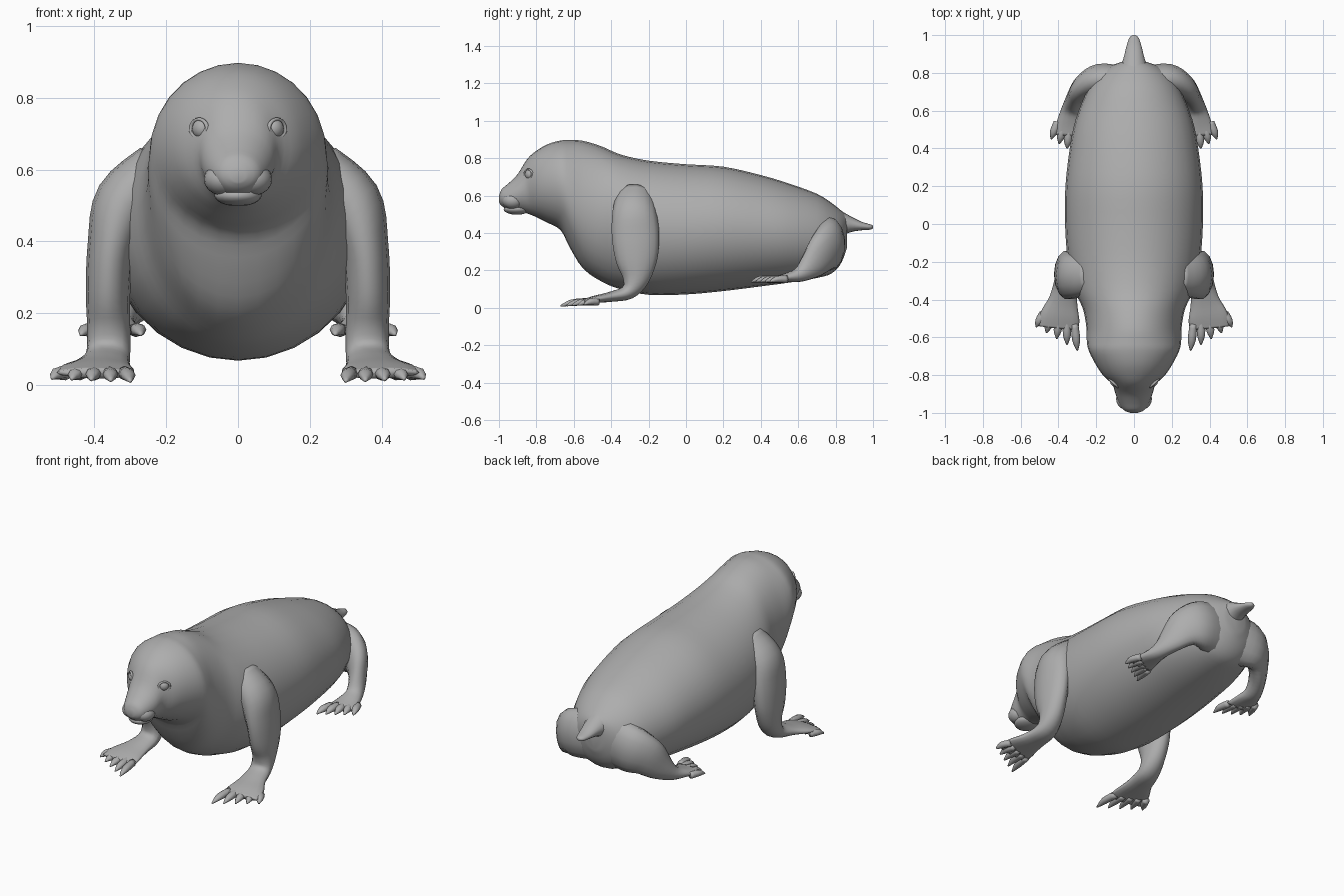
import bpy, bmesh, math
from mathutils import Vector, Matrix

if "Cube" in bpy.data.objects:
    bpy.data.objects.remove(bpy.data.objects["Cube"])

hide = bpy.data.materials.new("grey_hide")
hide.use_nodes = True
GREY = (0.42, 0.42, 0.42, 1)
hide.diffuse_color = GREY
hide.node_tree.nodes["Principled BSDF"].inputs["Base Color"].default_value = GREY
hide.node_tree.nodes["Principled BSDF"].inputs["Roughness"].default_value = 0.7


def finish(name, bm):
    bmesh.ops.recalc_face_normals(bm, faces=bm.faces)
    for f in bm.faces:
        f.smooth = True
    mesh = bpy.data.meshes.new(name)
    bm.to_mesh(mesh)
    bm.free()
    mesh.materials.append(hide)
    ob = bpy.data.objects.new(name, mesh)
    bpy.context.collection.objects.link(ob)
    return ob


def spline(rows, steps):
    """Catmull-Rom interpolation of rows of numbers."""
    out = []
    for i in range(len(rows) - 1):
        four = rows[max(i - 1, 0)], rows[i], rows[i + 1], rows[min(i + 2, len(rows) - 1)]
        for s in range(steps):
            t = s / steps
            out.append([b + t / 2 * (c - a + t * (2*a - 5*b + 4*c - d + t * (3*b - a - 3*c + d)))
                        for a, b, c, d in zip(*four)])
    return out + [list(rows[-1])]


def skin(bm, rings):
    """Bridge point rings and close both ends."""
    loops = [[bm.verts.new(p) for p in ring] for ring in rings]
    n = len(loops[0])
    for a, b in zip(loops, loops[1:]):
        for k in range(n):
            bm.faces.new((a[k], a[(k + 1) % n], b[(k + 1) % n], b[k]))
    bm.faces.new(loops[0][::-1])
    bm.faces.new(loops[-1])


def trunk(name, rows, steps, sides=28):
    """Rows are y, top z, bottom z, half width."""
    bm = bmesh.new()
    rings = []
    for y, top, low, w in spline(rows, steps):
        mid, h = (top + low) / 2, (top - low) / 2
        angles = [math.tau * k / sides for k in range(sides)]
        rings.append([(w * math.cos(a), y, mid + h * math.sin(a)) for a in angles])
    skin(bm, rings)
    return finish(name, bm)


def limb(bm, rows, hint, steps=4, sides=14):
    """Rows are x, y, z, radius along the hint, radius across it."""
    pts = spline(rows, steps)
    rings = []
    for i, row in enumerate(pts):
        c = Vector(row[:3])
        t = (Vector(pts[min(i + 1, len(pts) - 1)][:3]) - Vector(pts[max(i - 1, 0)][:3])).normalized()
        u = (hint - t * hint.dot(t)).normalized()
        v = t.cross(u)
        ring = []
        for k in range(sides):
            a = math.tau * k / sides
            ring.append(c + u * row[3] * math.cos(a) + v * row[4] * math.sin(a))
        rings.append(ring)
    skin(bm, rings)


def flipper(name, rows, hint, roots, tips):
    """Leg with a webbed foot and five clawed toes, built on both sides."""
    for side, sign in (("left", 1), ("right", -1)):
        bm = bmesh.new()
        limb(bm, rows, hint)
        for k in range(5):
            a = Vector(roots[0]).lerp(Vector(roots[1]), k / 4)
            b = Vector(tips[0]).lerp(Vector(tips[1]), k / 4)
            knuckle = a.lerp(b, 0.6) + Vector((0, 0, 0.008))
            limb(bm, [(*a, .02, .02), (*knuckle, .021, .017), (*b, .004, .004)],
                 Vector((1, 0, 0)), 3, 8)
        bmesh.ops.scale(bm, vec=(sign, 1, 1), verts=bm.verts)
        finish(f"{side}_{name}", bm)


def ball(name, centre, radii, turn=0):
    bm = bmesh.new()
    m = Matrix.Translation(centre) @ Matrix.Rotation(turn, 4, 'Z') @ Matrix.Diagonal((*radii, 1))
    bmesh.ops.create_uvsphere(bm, u_segments=20, v_segments=12, radius=1, matrix=m)
    return finish(name, bm)


# Head, neck and body in one skin
trunk("body", [
    (-1.0, .60, .565, .02), (-.985, .635, .545, .055), (-.95, .665, .525, .078),
    (-.9, .715, .515, .098), (-.85, .795, .505, .115), (-.8, .84, .485, .165),
    (-.74, .875, .455, .205), (-.67, .895, .415, .24), (-.62, .897, .32, .25),
    (-.55, .893, .21, .252), (-.45, .863, .14, .27), (-.35, .82, .10, .315),
    (-.2, .787, .07, .35), (0, .768, .072, .365), (.2, .755, .09, .363),
    (.4, .71, .115, .34), (.55, .665, .135, .31), (.7, .61, .16, .25),
    (.78, .56, .185, .2), (.83, .52, .24, .14), (.86, .495, .32, .06)], 3)

# Tail
trunk("tail", [(.74, .57, .36, .1), (.82, .525, .38, .075), (.88, .49, .405, .055),
               (.94, .46, .415, .04), (.985, .447, .418, .025), (1.0, .44, .425, .008)], 3, 16)

# Chin and muzzle pads
ball("lower_jaw", (0, -.905, .528), (.066, .07, .03))
for side, s in (("left", 1), ("right", -1)):
    ball(f"{side}_muzzle_pad", (s * .042, -.925, .573), (.053, .058, .045))

    # Eye with a raised lid around it
    spot = Vector((s * .104, -.838, .714))
    ball(f"{side}_eye", spot, (.026, .02, .026), s * .75)
    bm = bmesh.new()
    out = Vector((s * .68, -.73, 0))
    across = Vector((.73, s * .68, 0))
    n = 20
    loops = []
    for i in range(n):
        a = math.tau * i / n
        spoke = across * math.cos(a) + Vector((0, 0, .85 * math.sin(a)))
        loops.append([bm.verts.new(spot + out * (.006 + .007 * math.sin(q * math.tau / 6))
                                   + spoke * (.031 + .006 * math.cos(q * math.tau / 6)))
                      for q in range(6)])
    for i in range(n):
        a, b = loops[i], loops[(i + 1) % n]
        for q in range(6):
            bm.faces.new((a[q], a[(q + 1) % 6], b[(q + 1) % 6], b[q]))
    finish(f"{side}_eyelid", bm)

# Front legs
flipper("front_flipper", [
    (.22, -.27, .60, .08, .10), (.315, -.275, .51, .085, .12), (.352, -.27, .39, .067, .13),
    (.362, -.265, .26, .062, .115), (.36, -.27, .155, .06, .075), (.362, -.31, .085, .062, .042),
    (.375, -.40, .06, .075, .028), (.393, -.49, .045, .105, .02), (.4, -.55, .032, .105, .014)],
    Vector((1, 0, 0)), [(.315, -.53, .033), (.48, -.47, .033)], [(.3, -.67, .01), (.518, -.545, .018)])

# Hind legs, hooking out from the hips and forward
flipper("hind_flipper", [
    (.08, .75, .35, .15, .09), (.18, .765, .335, .14, .085), (.255, .735, .30, .115, .065),
    (.305, .68, .235, .08, .048), (.335, .61, .18, .042, .048), (.345, .54, .163, .025, .065),
    (.35, .47, .153, .016, .08)],
    Vector((0, 0, 1)), [(.285, .46, .153), (.405, .54, .153)], [(.27, .35, .14), (.438, .45, .14)])
